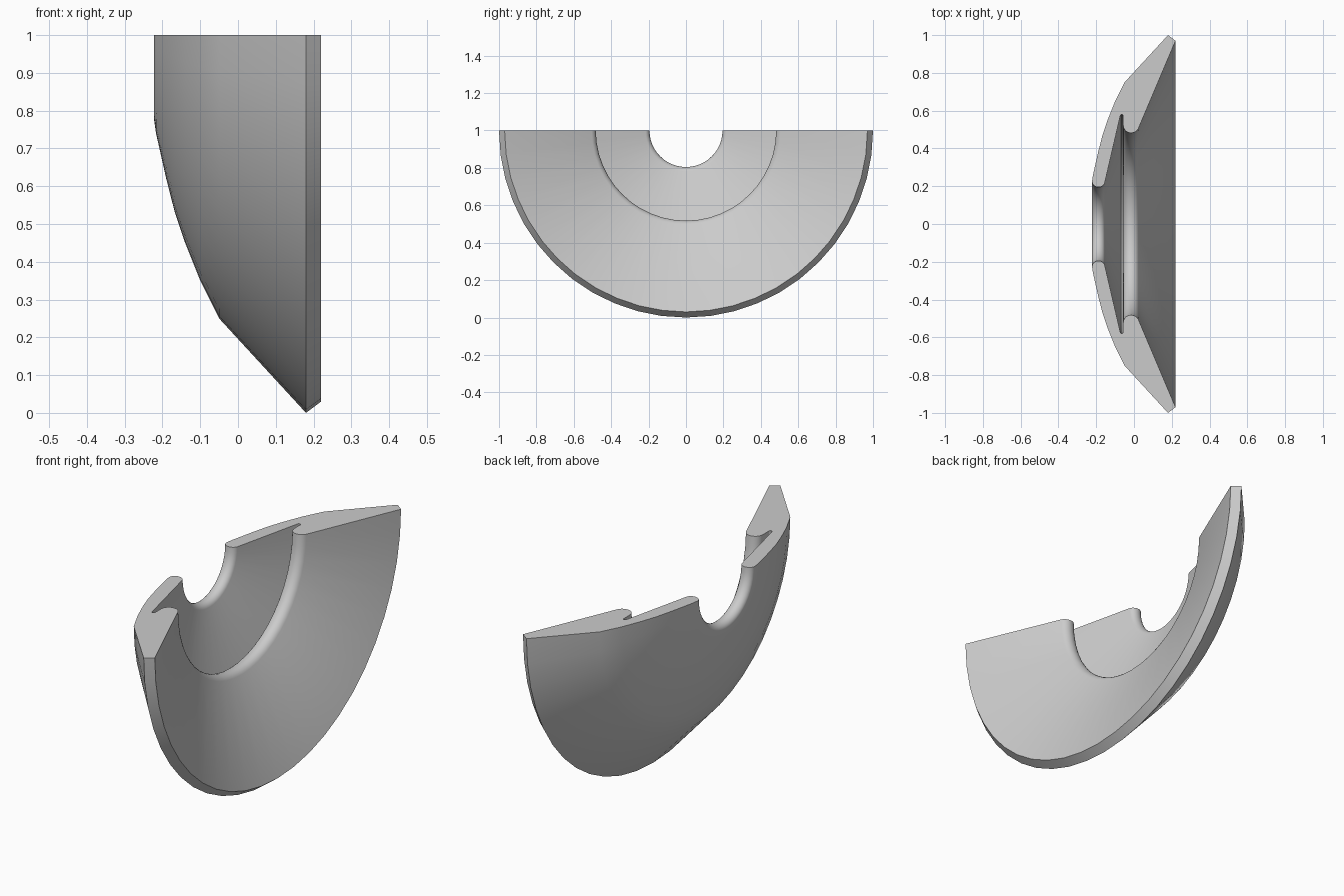
import bpy, bmesh, math
from mathutils import Vector

if "Cube" in bpy.data.objects:
    bpy.data.objects.remove(bpy.data.objects["Cube"], do_unlink=True)

SEGMENTS = 24


def arc(cx, cr, rx, rr, start, end, steps):
    """Elliptical arc of (x, radius) points, angles in degrees."""
    angles = [math.radians(start + (end - start) * i / steps) for i in range(steps + 1)]
    return [(cx + rx * math.cos(a), cr + rr * math.sin(a)) for a in angles]


# Cross-section as (x, distance from the axis)
profile = [(0.18, 1.0), (0.22, 0.97)]                            # outer rim
profile += arc(-0.015, 0.522, 0.042, 0.04, -25, -180, 10)        # rounded lip
profile += arc(-0.065, 0.57, 0.008, 0.01, 0, 165, 6)             # narrow groove
profile += arc(-0.188, 0.225, 0.034, 0.03, -15, -180, 10)        # rounded centre hole
profile += [(-0.217, 0.26), (-0.19, 0.38), (-0.167, 0.47), (-0.14, 0.55),
            (-0.1, 0.65), (-0.05, 0.75)]                         # domed back

# Revolve the section half a turn about the horizontal axis
bm = bmesh.new()
rings = []
for s in range(SEGMENTS + 1):
    a = math.pi * s / SEGMENTS
    rings.append([bm.verts.new(Vector((x, -r * math.cos(a), 1 - r * math.sin(a))))
                  for x, r in profile])
count = len(profile)
for near, far in zip(rings, rings[1:]):
    for i in range(count):
        j = (i + 1) % count
        bm.faces.new((near[i], near[j], far[j], far[i]))

# Flat cut ends
bm.faces.new(rings[0])
bm.faces.new(rings[-1])
bmesh.ops.recalc_face_normals(bm, faces=bm.faces)

mesh = bpy.data.meshes.new("half_dished_ring")
bm.to_mesh(mesh)
bm.free()
ring = bpy.data.objects.new("half_dished_ring", mesh)
bpy.context.collection.objects.link(ring)

# Single grey material
grey = bpy.data.materials.new("light_grey")
grey.use_nodes = True
colour = (0.6, 0.6, 0.6, 1)
grey.diffuse_color = colour
grey.node_tree.nodes["Principled BSDF"].inputs["Base Color"].default_value = colour
mesh.materials.append(grey)

bpy.ops.object.select_all(action="DESELECT")
ring.select_set(True)
bpy.context.view_layer.objects.active = ring
bpy.ops.object.shade_smooth_by_angle(angle=math.radians(30))
